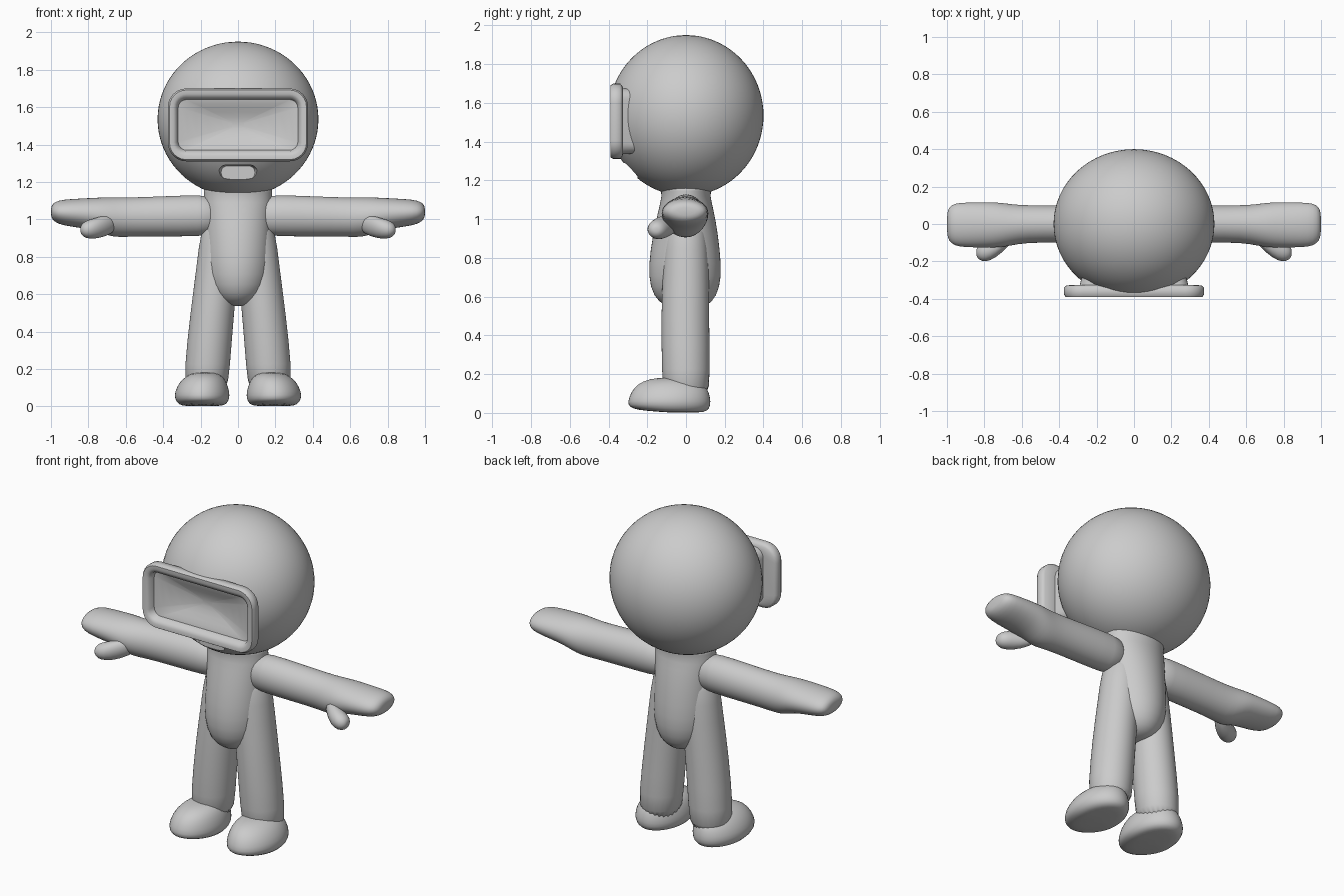
import bpy, bmesh
from math import sin, cos, pi

if "Cube" in bpy.data.objects:
    bpy.data.objects.remove(bpy.data.objects["Cube"])

grey = bpy.data.materials.new("matte_grey")
grey.use_nodes = True
GREY = (0.6, 0.6, 0.6, 1)
grey.diffuse_color = GREY
grey.node_tree.nodes["Principled BSDF"].inputs["Base Color"].default_value = GREY


def skin(name, loops, subdivide=0):
    """Bridge a list of closed point loops and cap both ends."""
    bm = bmesh.new()
    rings = [[bm.verts.new(p) for p in loop] for loop in loops]
    n = len(rings[0])
    for a, b in zip(rings, rings[1:]):
        for i in range(n):
            j = (i + 1) % n
            bm.faces.new((a[i], a[j], b[j], b[i]))
    bm.faces.new(rings[0])
    bm.faces.new(rings[-1])
    bmesh.ops.recalc_face_normals(bm, faces=bm.faces)
    mesh = bpy.data.meshes.new(name)
    bm.to_mesh(mesh)
    bm.free()
    mesh.materials.append(grey)
    mesh.shade_smooth()
    obj = bpy.data.objects.new(name, mesh)
    bpy.context.collection.objects.link(obj)
    if subdivide:
        mod = obj.modifiers.new("smooth_form", "SUBSURF")
        mod.levels = mod.render_levels = subdivide
    return obj


def loft(name, stations, axis="z", side=1, sides=24):
    """Elliptical sections: position, centre a, centre b, radius a, radius b."""
    loops = []
    for t, ca, cb, ra, rb in stations:
        ring = []
        for i in range(sides):
            w = 2 * pi * i / sides
            a, b = ca + ra * cos(w), cb + rb * sin(w)
            x, y, z = (a, b, t) if axis == "z" else (t, a, b)
            ring.append((x * side, y, z))
        loops.append(ring)
    return skin(name, loops, 1)


def rounded(hx, hz, r, y, zc, steps=7):
    """Rounded rectangle facing the front."""
    pts = []
    for k, (sx, sz) in enumerate(((1, 1), (-1, 1), (-1, -1), (1, -1))):
        for i in range(steps):
            w = pi / 2 * (k + i / (steps - 1))
            pts.append((sx * (hx - r) + r * cos(w), y, zc + sz * (hz - r) + r * sin(w)))
    return pts


def select_only(obj):
    bpy.ops.object.select_all(action="DESELECT")
    obj.select_set(True)
    bpy.context.view_layer.objects.active = obj


def carve(obj, cutter):
    mod = obj.modifiers.new("carve", "BOOLEAN")
    mod.operation, mod.solver, mod.object = "DIFFERENCE", "EXACT", cutter
    select_only(obj)
    bpy.ops.object.modifier_apply(modifier=mod.name)
    bpy.data.objects.remove(cutter)


# Head, hollowed behind the visor and at the mouth
bpy.ops.mesh.primitive_uv_sphere_add(segments=64, ring_count=40, radius=1, location=(0, 0, 1.535))
head = bpy.context.object
head.name = "head"
head.scale = (0.43, 0.4, 0.415)
bpy.ops.object.transform_apply(location=True, rotation=False, scale=True)
head.data.materials.append(grey)
head.data.shade_smooth()
VZ = 1.505
carve(head, skin("visor_cutter", [rounded(0.26, 0.15, 0.05, y, VZ) for y in (-0.5, -0.22)]))
carve(head, skin("mouth_cutter", [rounded(0.105, 0.046, 0.044, -0.4, 1.245),
                                  rounded(0.105, 0.046, 0.044, -0.29, 1.245),
                                  rounded(0.09, 0.036, 0.034, -0.25, 1.25)]))
select_only(head)
bpy.ops.object.shade_smooth_by_angle(angle=0.6)

# Visor: slab frame with a rolled rim and a shallow dished screen
frame = [(0.27, 0.165, 0.05, -0.25), (0.29, 0.17, 0.06, -0.325), (0.36, 0.18, 0.08, -0.328),
         (0.375, 0.195, 0.1, -0.34), (0.375, 0.195, 0.1, -0.375), (0.366, 0.186, 0.09, -0.39),
         (0.345, 0.165, 0.07, -0.39), (0.329, 0.144, 0.05, -0.38), (0.32, 0.135, 0.045, -0.345)]
loops = [rounded(*f, VZ) for f in frame]
for s in (0.95, 0.85, 0.7, 0.5, 0.3, 0.1):
    ring = []
    for x, y, z in loops[len(frame) - 1]:
        u, v = x * s / 0.32, (z - VZ) * s / 0.135
        ring.append((x * s, y + 0.05 * (1 - u * u) * (1 - v * v), VZ + (z - VZ) * s))
    loops.append(ring)
visor = skin("visor", loops)
select_only(visor)
bpy.ops.object.shade_smooth_by_angle(angle=0.9)

# Torso
loft("torso", [(0.535, 0, 0, 0.04, 0.05), (0.55, 0, 0, 0.09, 0.11), (0.6, 0, -0.005, 0.145, 0.165),
               (0.7, 0, -0.005, 0.178, 0.192), (0.84, 0, -0.005, 0.18, 0.182),
               (1.0, 0, 0, 0.18, 0.155), (1.1, 0, 0, 0.188, 0.13), (1.14, 0, 0, 0.18, 0.125),
               (1.2, 0, 0, 0.2, 0.15)])

# Limbs, mirrored
for side, label in ((1, "left"), (-1, "right")):
    loft(label + "_leg", [(0.06, 0.17, 0, 0.115, 0.12), (0.2, 0.166, 0, 0.122, 0.125),
                          (0.5, 0.138, -0.005, 0.118, 0.125), (0.75, 0.11, 0, 0.112, 0.12),
                          (0.95, 0.09, 0, 0.11, 0.11), (1.02, 0.085, 0, 0.07, 0.08)], side=side)
    foot = loft(label + "_foot", [(0.0, 0.19, -0.07, 0.09, 0.14), (0.008, 0.19, -0.082, 0.128, 0.195),
                                  (0.04, 0.192, -0.087, 0.149, 0.217), (0.08, 0.192, -0.085, 0.147, 0.212),
                                  (0.13, 0.187, -0.08, 0.127, 0.192), (0.165, 0.18, -0.075, 0.095, 0.15),
                                  (0.183, 0.175, -0.06, 0.05, 0.09)], side=side)
    # Raise the toe end of the sole a little
    for v in foot.data.vertices:
        if v.co.z < 0.03 and v.co.y < -0.1:
            v.co.z += 0.08 * (-0.1 - v.co.y)
    loft(label + "_arm", [(0.1, 0, 1.02, 0.09, 0.1), (0.2, 0, 1.02, 0.1, 0.112),
                          (0.4, 0, 1.016, 0.1, 0.108), (0.58, 0, 1.012, 0.1, 0.105),
                          (0.66, -0.005, 1.01, 0.112, 0.108), (0.72, -0.005, 1.02, 0.121, 0.098),
                          (0.78, -0.005, 1.03, 0.122, 0.085), (0.9, -0.005, 1.035, 0.121, 0.074),
                          (0.96, -0.003, 1.038, 0.115, 0.064), (0.992, 0, 1.04, 0.09, 0.045),
                          (1.0, 0, 1.04, 0.05, 0.02)], "x", side)
    loft(label + "_thumb", [(0.64, -0.05, 0.985, 0.035, 0.04), (0.71, -0.105, 0.965, 0.055, 0.06),
                            (0.77, -0.14, 0.95, 0.06, 0.056), (0.815, -0.15, 0.945, 0.052, 0.048),
                            (0.838, -0.152, 0.945, 0.03, 0.028), (0.843, -0.152, 0.945, 0.012, 0.01)],
         "x", side, 16)
